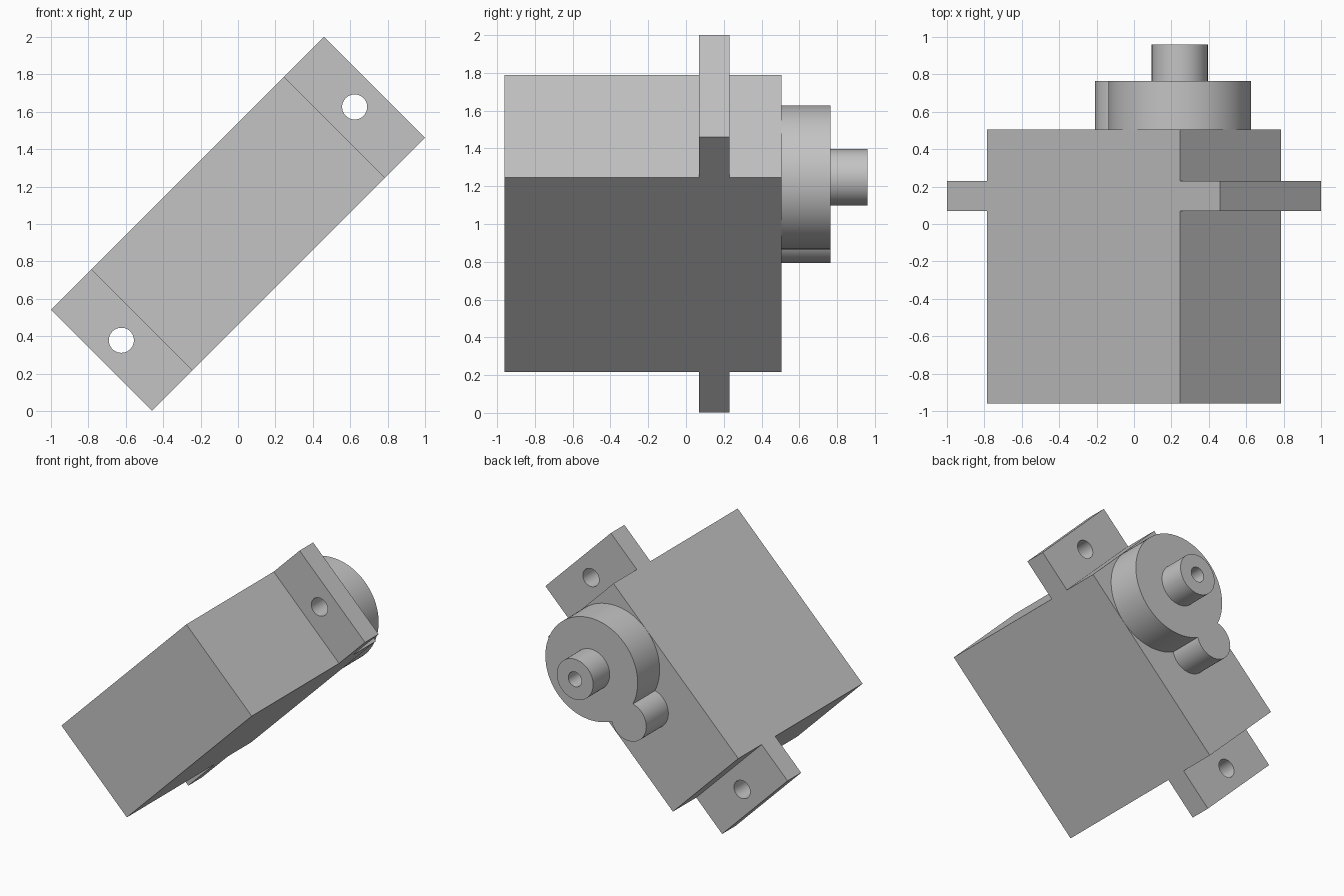
import bpy, bmesh
from math import pi, cos, sin, acos, radians

cube = bpy.data.objects.get("Cube")
if cube:
    bpy.data.objects.remove(cube, do_unlink=True)

grey = bpy.data.materials.new("plain grey")
grey.use_nodes = True
colour = (0.55, 0.55, 0.55, 1)
grey.diffuse_color = colour
grey.node_tree.nodes["Principled BSDF"].inputs["Base Color"].default_value = colour

TILT = radians(-45)      # long axis leans up toward +x
CENTRE = (0, 0, 1.002)
HALF_W = 0.382           # half width of the housing
HALF_L = 0.729           # half length of the housing
EAR_END = 1.032          # outer end of the mounting ears
BACK = 0.505             # rear face of the housing
CASE_BACK = 0.765        # rear face of the gear case
GEAR_U = 0.346           # output shaft position on the long axis


def arc(u, r, start, end, n):
    step = (end - start) / n
    return [(u + r * cos(start + i * step), r * sin(start + i * step))
            for i in range(n + 1)]


def circle(u, r, n=64):
    return arc(u, r, 0, 2 * pi, n)[:-1]


def rect(u0, u1):
    return [(u0, -HALF_W), (u1, -HALF_W), (u1, HALF_W), (u0, HALF_W)]


def prism(name, outline, y0, y1):
    """Extrude an outline in the (long axis, width) plane from y0 to y1."""
    bm = bmesh.new()
    face = bm.faces.new([bm.verts.new((u, y0, w)) for u, w in outline])
    ext = bmesh.ops.extrude_face_region(bm, geom=[face])
    verts = [g for g in ext["geom"] if isinstance(g, bmesh.types.BMVert)]
    bmesh.ops.translate(bm, verts=verts, vec=(0, y1 - y0, 0))
    bmesh.ops.recalc_face_normals(bm, faces=bm.faces)
    mesh = bpy.data.meshes.new(name)
    bm.to_mesh(mesh)
    bm.free()
    mesh.materials.append(grey)
    obj = bpy.data.objects.new(name, mesh)
    bpy.context.collection.objects.link(obj)
    obj.rotation_euler.y = TILT
    obj.location = CENTRE
    return obj


def activate(obj):
    bpy.ops.object.select_all(action="DESELECT")
    obj.select_set(True)
    bpy.context.view_layer.objects.active = obj


def drill(obj, u, r, y0, y1):
    cutter = prism("hole_cutter", circle(u, r, 48), y0, y1)
    cutter.hide_render = True
    mod = obj.modifiers.new("hole", "BOOLEAN")
    mod.operation = "DIFFERENCE"
    mod.solver = "EXACT"
    mod.object = cutter
    activate(obj)
    bpy.ops.object.modifier_apply(modifier=mod.name)
    bpy.data.objects.remove(cutter, do_unlink=True)


def smooth(obj):
    activate(obj)
    bpy.ops.object.shade_smooth_by_angle(angle=radians(30))


# Main housing
prism("housing", rect(-HALF_L, HALF_L), -0.96, BACK)

# Mounting ears with screw holes
for side, name in ((1, "upper_ear"), (-1, "lower_ear")):
    u0, u1 = sorted((side * HALF_L, side * EAR_END))
    ear = prism(name, rect(u0, u1), 0.07, 0.23)
    drill(ear, side * 0.882, 0.067, 0, 0.3)
    smooth(ear)

# Gear case: large round with a small lobe, one keyhole outline
R, r, gap = 0.381, 0.145, 0.435
a = acos((gap**2 + R**2 - r**2) / (2 * gap * R))
b = acos((gap**2 + r**2 - R**2) / (2 * gap * r))
outline = arc(GEAR_U, R, a - pi, pi - a, 64)
outline += arc(GEAR_U - gap, r, b, 2 * pi - b, 32)[1:-1]
smooth(prism("gear_case", outline, BACK, CASE_BACK))

# Output shaft with a screw hole in its end
shaft = prism("output_shaft", circle(GEAR_U, 0.15), CASE_BACK, 0.96)
drill(shaft, GEAR_U, 0.055, CASE_BACK + 0.005, 1.1)
smooth(shaft)
